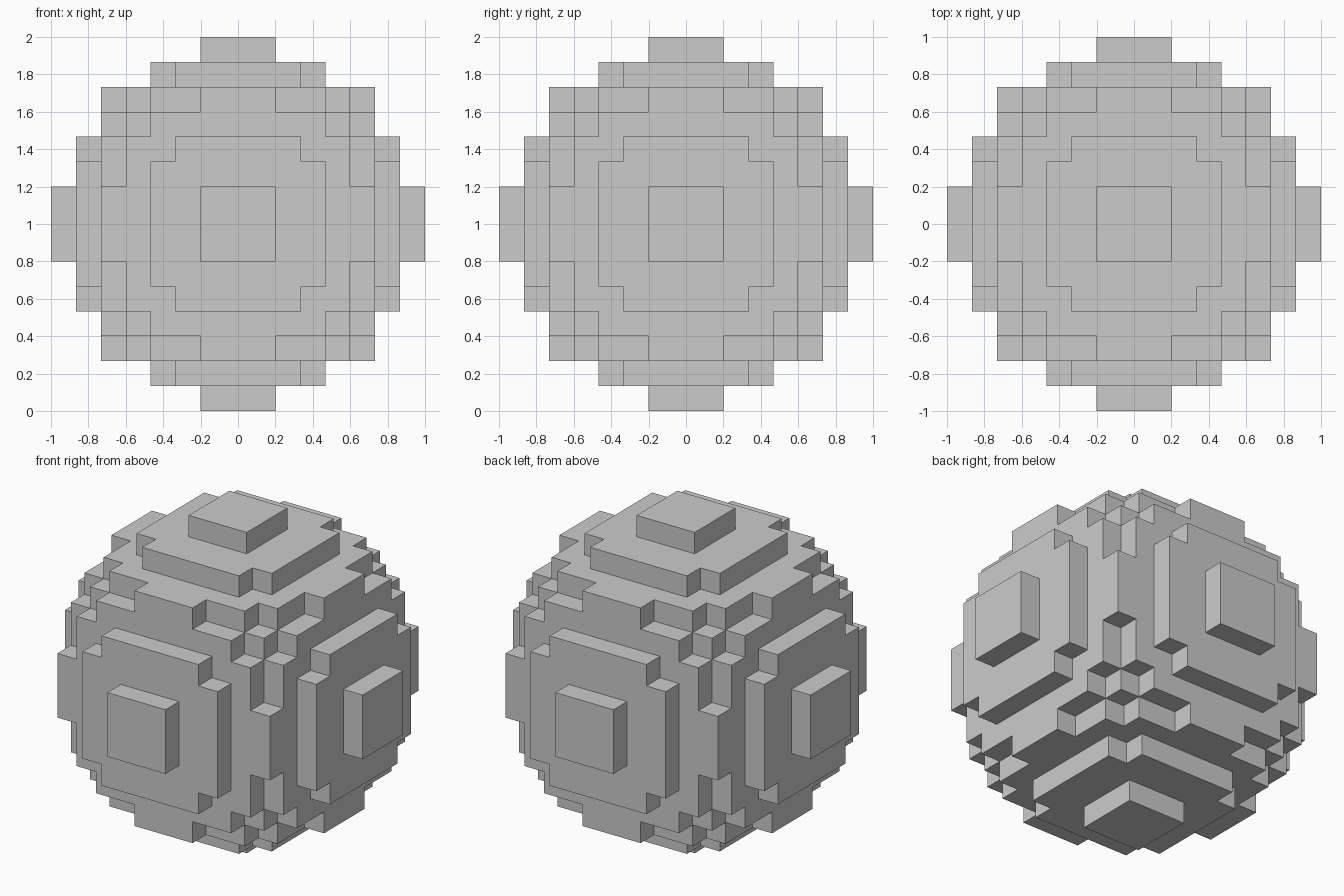
import bpy, bmesh
from mathutils import Vector

if "Cube" in bpy.data.objects:
    bpy.data.objects.remove(bpy.data.objects["Cube"])

N = 7                    # cubes from the centre to the outermost layer
SIZE = 2 / (2 * N + 1)   # edge length of one cube
R2 = 51.5                # squared radius in cube units
CENTRE = Vector((0, 0, 1))


def filled(p):
    return p.length_squared <= R2


# Blocky ball: only the cube faces that border empty space
bm = bmesh.new()
span = range(-N, N + 1)
cells = [Vector((x, y, z)) for x in span for y in span for z in span]
for cell in filter(filled, cells):
    for axis in range(3):
        for sign in (-1, 1):
            n = Vector((0, 0, 0))
            n[axis] = sign
            if filled(cell + n):
                continue
            u = Vector((0, 0, 0))
            u[(axis + 1) % 3] = 1
            v = n.cross(u)
            corners = [(-1, -1), (1, -1), (1, 1), (-1, 1)]
            bm.faces.new([bm.verts.new(CENTRE + SIZE * (cell + (n + u * a + v * b) / 2))
                          for a, b in corners])

# Weld the faces into one closed shell
bmesh.ops.remove_doubles(bm, verts=bm.verts, dist=0.001)
bmesh.ops.recalc_face_normals(bm, faces=bm.faces)

mesh = bpy.data.meshes.new("blocky_ball")
bm.to_mesh(mesh)
bm.free()
bpy.context.collection.objects.link(bpy.data.objects.new("blocky_ball", mesh))
